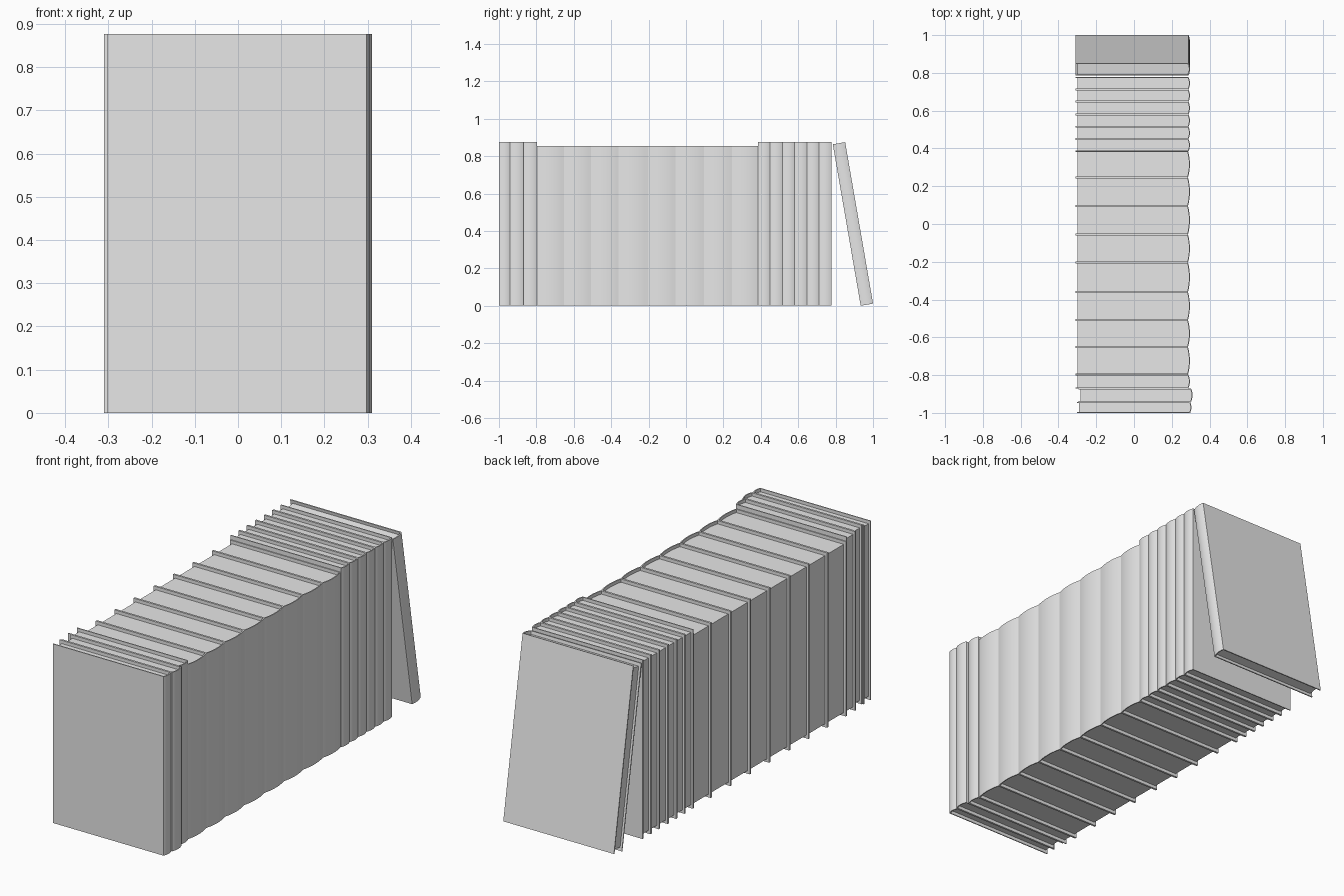
import bpy, bmesh, math

cube = bpy.data.objects.get("Cube")
if cube:
    bpy.data.objects.remove(cube)

grey = bpy.data.materials.new("light_grey")
grey.use_nodes = True
grey.diffuse_color = (0.8, 0.8, 0.8, 1)
grey.node_tree.nodes["Principled BSDF"].inputs["Base Color"].default_value = (0.8, 0.8, 0.8, 1)

BOARD = 0.005      # cover thickness
LIP_Z = 0.016      # cover overhang above and below the pages
LIP_X = 0.011      # cover overhang past the page edges
ARC = 8            # segments in a rounded spine


def spine_arc(x, half, bulge):
    """Shallow arc from -half to +half, bulging towards +x."""
    radius = (half * half + bulge * bulge) / (2 * bulge)
    sweep = math.asin(min(1, half / radius))
    angles = [sweep * (2 * i / ARC - 1) for i in range(ARC + 1)]
    return [(x - radius + radius * math.cos(a), radius * math.sin(a)) for a in angles]


def prism(name, outline, z0, z1):
    """Extrude a closed xy outline from z0 to z1."""
    bm = bmesh.new()
    face = bm.faces.new([bm.verts.new((x, y, z0)) for x, y in outline])
    top = bmesh.ops.extrude_face_region(bm, geom=[face])["geom"]
    bmesh.ops.translate(bm, vec=(0, 0, z1 - z0),
                        verts=[v for v in top if isinstance(v, bmesh.types.BMVert)])
    bmesh.ops.recalc_face_normals(bm, faces=bm.faces)
    mesh = bpy.data.meshes.new(name)
    bm.to_mesh(mesh)
    bm.free()
    mesh.materials.append(grey)
    obj = bpy.data.objects.new(name, mesh)
    bpy.context.collection.objects.link(obj)
    bpy.ops.object.select_all(action="DESELECT")
    obj.select_set(True)
    bpy.context.view_layer.objects.active = obj
    bpy.ops.object.shade_smooth_by_angle(angle=math.radians(25))
    return obj


def book(name, y0, y1, height, x0=-0.31, x1=0.296):
    """Wrapped cover with a rounded spine, plus a recessed page block."""
    half = (y1 - y0) / 2
    bulge = min(0.01, half * 0.22)
    inner = half - BOARD
    outside = spine_arc(x1, half, bulge)
    inside = spine_arc(x1 - BOARD, inner, bulge * 0.9)
    cover = [(x0, -half)] + outside + [(x0, half), (x0, inner)] + inside[::-1] + [(x0, -inner)]
    pages = [(x0 + LIP_X, -inner)] + inside + [(x0 + LIP_X, inner)]
    parts = [prism(name + "_cover", cover, 0, height),
             prism(name + "_pages", pages, LIP_Z, height - LIP_Z)]
    for part in parts:
        part.location.y = (y0 + y1) / 2
    return parts


# Upright books: boundaries along the row
edges = [-1, -0.942, -0.87, -0.797, -0.652, -0.508, -0.36, -0.204, -0.055, 0.095,
         0.247, 0.385, 0.45, 0.515, 0.58, 0.648, 0.712, 0.778]
shift = {0: (-0.302, 0.304), 1: (-0.295, 0.31)}
for i, (a, b) in enumerate(zip(edges, edges[1:])):
    thick = b - a > 0.1
    kind = "thick_book" if thick else "thin_book"
    book(f"{kind}_{i + 1}", a, b, 0.855 if thick else 0.876, *shift.get(i, (-0.31, 0.296)))

# Last book leans back against the row
tilt = math.radians(9.8)
for part in book("leaning_book", 0, 0.067, 0.876):
    part.rotation_euler.x = tilt
    part.location = (0, 0.967, 0.0057)
